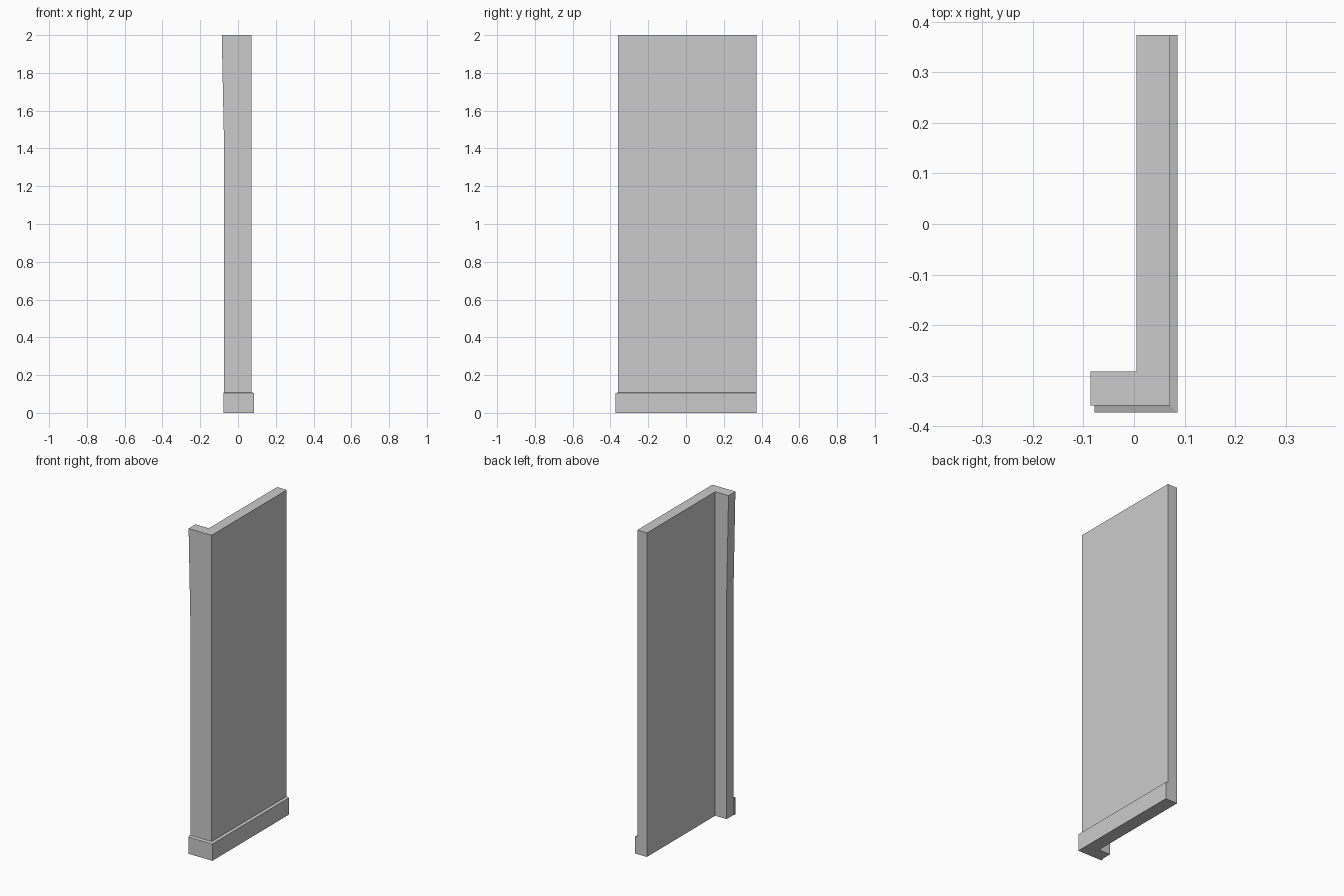
import bpy
import bmesh

cube = bpy.data.objects.get("Cube")
if cube:
    bpy.data.objects.remove(cube, do_unlink=True)

# Shared grey paint
GREY = (0.6, 0.6, 0.6, 1.0)
paint = bpy.data.materials.new("plain_grey")
paint.use_nodes = True
paint.diffuse_color = GREY
bsdf = next(n for n in paint.node_tree.nodes if n.type == 'BSDF_PRINCIPLED')
bsdf.inputs["Base Color"].default_value = GREY

# Main dimensions
HEIGHT, KINK = 2.0, 1.38
INNER_X, WALL_X, TRIM_X = 0.005, 0.071, 0.086
BACK_Y, RETURN_Y, WALL_Y, TRIM_Y = 0.374, -0.292, -0.359, -0.373
TRIM_LOW, TRIM_HIGH = 0.104, 0.109


def loft(name, sections):
    """Skin matching closed rings of points and cap both ends."""
    bm = bmesh.new()
    rings = [[bm.verts.new(p) for p in ring] for ring in sections]
    count = len(rings[0])
    for low, high in zip(rings, rings[1:]):
        for i in range(count):
            j = (i + 1) % count
            bm.faces.new((low[i], low[j], high[j], high[i]))
    bm.faces.new(rings[0])
    bm.faces.new(rings[-1])
    bmesh.ops.recalc_face_normals(bm, faces=bm.faces)
    mesh = bpy.data.meshes.new(name)
    bm.to_mesh(mesh)
    bm.free()
    mesh.materials.append(paint)
    obj = bpy.data.objects.new(name, mesh)
    bpy.context.collection.objects.link(obj)
    return obj


def wall_ring(z, end_x):
    """L-shaped plan whose short return stops at end_x."""
    plan = [(end_x, WALL_Y), (WALL_X, WALL_Y), (WALL_X, BACK_Y),
            (INNER_X, BACK_Y), (INNER_X, RETURN_Y), (end_x, RETURN_Y)]
    return [(x, y, z) for x, y in plan]


# Wall panel with a short front return that flares towards the top
loft("corner_wall", [wall_ring(0, -0.073), wall_ring(KINK, -0.073),
                     wall_ring(HEIGHT, -0.086)])


def trim_ring(wall, outer):
    """Baseboard cross-section with a sloping top edge."""
    return [(*wall, 0), (*outer, 0), (*outer, TRIM_LOW), (*wall, TRIM_HIGH)]


# Baseboard swept around the outer corner with a mitre
loft("baseboard", [trim_ring((-0.078, WALL_Y), (-0.078, TRIM_Y)),
                   trim_ring((WALL_X, WALL_Y), (TRIM_X, TRIM_Y)),
                   trim_ring((WALL_X, BACK_Y), (TRIM_X, BACK_Y))])
